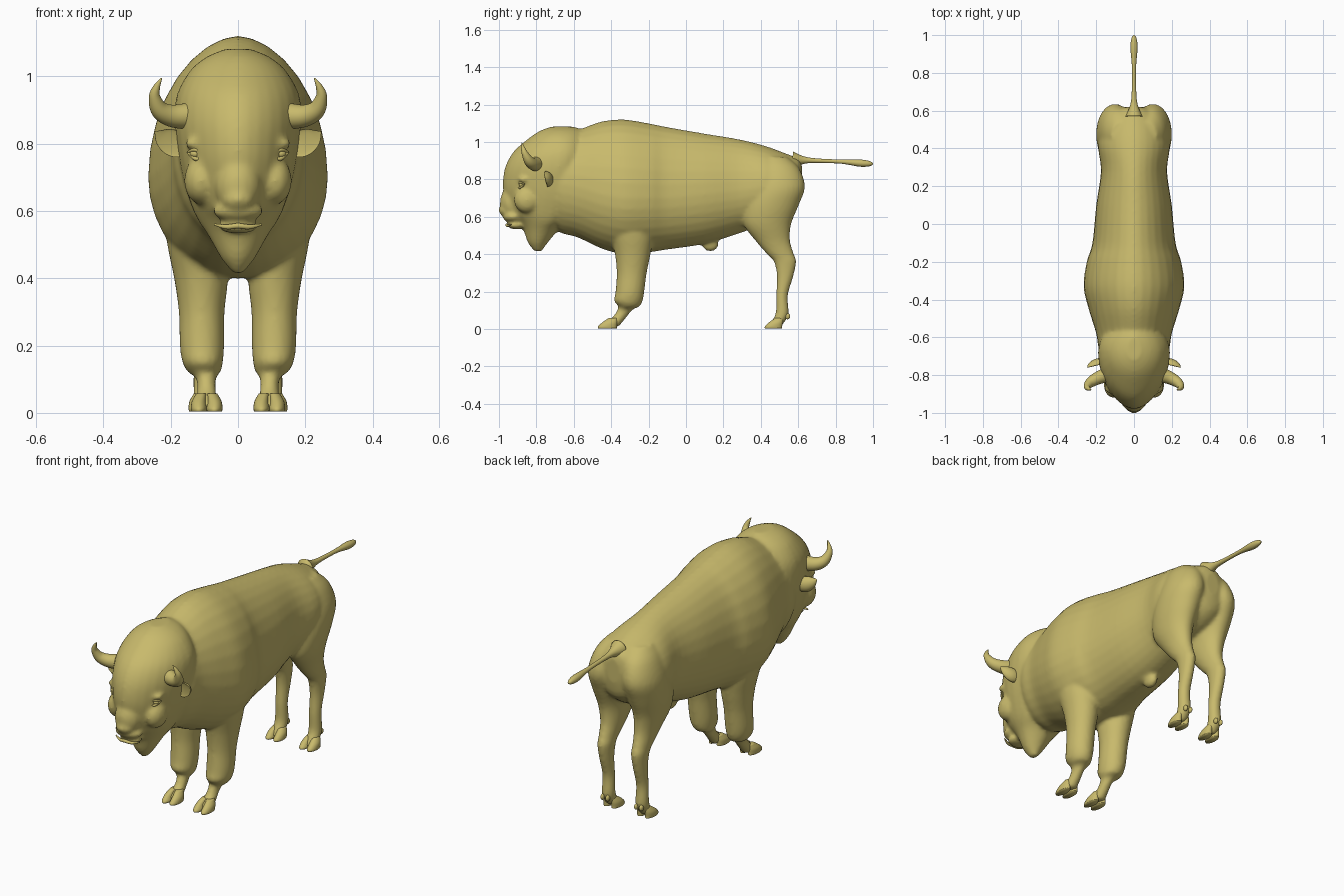
import bpy, bmesh
from math import sin, cos, pi
from mathutils import Vector, Matrix

cube = bpy.data.objects.get("Cube")
if cube:
    bpy.data.objects.remove(cube, do_unlink=True)

hide = bpy.data.materials.new("khaki_hide")
hide.use_nodes = True
hide.diffuse_color = (0.58, 0.49, 0.15, 1)
bsdf = next(n for n in hide.node_tree.nodes if n.type == 'BSDF_PRINCIPLED')
bsdf.inputs["Base Color"].default_value = hide.diffuse_color
bsdf.inputs["Roughness"].default_value = 0.8

SEGMENTS = 32
ANGLES = [2 * pi * i / SEGMENTS for i in range(SEGMENTS)]


def power(value, exponent):
    return abs(value) ** exponent * (1 if value >= 0 else -1)


def spline(stations, steps=4):
    """Smoothly interpolate a short table of stations."""
    rows = [stations[0]] + list(stations) + [stations[-1]]
    result = []
    for i in range(1, len(rows) - 2):
        for k in range(steps):
            t = k / steps
            result.append([
                b + t / 2 * (c - a + t * (2*a - 5*b + 4*c - d + t * (3*b - 3*c + d - a)))
                for a, b, c, d in zip(*rows[i - 1:i + 3])])
    result.append(list(stations[-1]))
    return result


def loft(bm, rings, side=1):
    """Skin closed rings, mirrored in x when side is -1."""
    loops = [[bm.verts.new((p[0] * side, p[1], p[2])) for p in r] for r in rings]
    for a, b in zip(loops, loops[1:]):
        for i in range(len(a)):
            j = (i + 1) % len(a)
            bm.faces.new((a[i], a[j], b[j], b[i]))
    bm.faces.new(loops[0])
    bm.faces.new(loops[-1])


def column(bm, stations, side=1):
    """Upright limb from stations (z, x, y, half width, half depth)."""
    loft(bm, [[(x + rx * cos(a), y + ry * sin(a), z) for a in ANGLES]
              for z, x, y, rx, ry in spline(stations)], side)


def tube(bm, path, reference, side=1, flat=1, cup=1):
    """Round or cupped tube along stations (x, y, z, radius)."""
    path = spline(path, 6)
    points = [Vector(p[:3]) for p in path]
    rings = []
    for i, p in enumerate(points):
        t = (points[min(i + 1, len(points) - 1)] - points[max(i - 1, 0)]).normalized()
        u = t.cross(Vector(reference)).normalized()
        v = t.cross(u)
        r = max(path[i][3], 0.002)
        rings.append([p + u * r * cos(a)
                      + v * r * flat * sin(a) * (cup if sin(a) > 0 else 1)
                      for a in ANGLES])
    loft(bm, rings, side)


def ball(bm, centre, radii):
    matrix = Matrix.Translation(centre) @ Matrix.Diagonal((*radii, 1))
    bmesh.ops.create_uvsphere(bm, u_segments=24, v_segments=16, radius=1, matrix=matrix)


def finish(name, bm):
    bmesh.ops.recalc_face_normals(bm, faces=bm.faces[:])
    for face in bm.faces:
        face.smooth = True
    mesh = bpy.data.meshes.new(name)
    bm.to_mesh(mesh)
    bm.free()
    mesh.materials.append(hide)
    obj = bpy.data.objects.new(name, mesh)
    bpy.context.collection.objects.link(obj)
    return obj


# Trunk: (y, bottom, top, height of widest point, half width)
trunk = [
    (-.80, .62, .98, .80, .10), (-.68, .52, 1.05, .78, .18),
    (-.58, .49, 1.065, .76, .20), (-.45, .43, 1.11, .72, .24),
    (-.33, .40, 1.12, .70, .267), (-.20, .41, 1.10, .70, .25),
    (-.10, .425, 1.08, .70, .22), (.10, .455, 1.045, .72, .20),
    (.28, .51, 1.015, .74, .175), (.42, .56, .98, .76, .19),
    (.53, .60, .94, .78, .16), (.60, .66, .91, .79, .10),
    (.62, .74, .87, .80, .04)]
body = bmesh.new()
loft(body, [[(hw * power(cos(a), 1.12 if sin(a) > 0 else 1), y,
              zw + sin(a) * ((zt - zw) if sin(a) > 0 else (zw - zb)))
             for a in ANGLES] for y, zb, zt, zw, hw in spline(trunk)])

# Head and beard: (z, front, widest, back, half width)
head = [
    (.415, -.81, -.79, -.77, .015), (.46, -.845, -.79, -.74, .05),
    (.53, -.87, -.77, -.68, .09), (.575, -.90, -.74, -.62, .12),
    (.62, -.945, -.72, -.58, .14), (.70, -.97, -.70, -.55, .165),
    (.78, -.98, -.69, -.52, .18), (.87, -.965, -.68, -.50, .19),
    (.95, -.92, -.67, -.50, .18), (1.02, -.84, -.67, -.52, .14),
    (1.06, -.78, -.67, -.55, .09), (1.082, -.72, -.67, -.60, .035)]
loft(body, [[(hw * power(cos(a), 1.15),
              yc + sin(a) * ((yb - yc) if sin(a) > 0 else (yc - yf)), z)
             for a in ANGLES] for z, yf, yc, yb, hw in spline(head)])

# Muzzle, nose, lower lip and belly sheath
ball(body, (0, -.925, .675), (.07, .07, .09))
ball(body, (0, -.955, .635), (.05, .047, .035))
ball(body, (0, -.925, .60), (.075, .055, .032))
ball(body, (0, -.91, .555), (.06, .045, .022))
ball(body, (0, .13, .455), (.028, .045, .04))

# Legs: (z, x, y, half width, half depth)
front_leg = [
    (.66, .14, -.31, .09, .12), (.50, .125, -.29, .085, .11),
    (.40, .11, -.285, .08, .095), (.30, .108, -.29, .068, .08),
    (.20, .107, -.30, .066, .077), (.15, .105, -.308, .06, .076),
    (.12, .10, -.305, .048, .055), (.105, .095, -.325, .03, .042),
    (.07, .093, -.35, .028, .038), (.03, .093, -.39, .032, .045),
    (.012, .093, -.40, .03, .04)]
hind_leg = [
    (.92, .07, .47, .05, .07), (.86, .085, .485, .08, .12),
    (.76, .10, .488, .097, .148), (.66, .105, .455, .092, .147),
    (.56, .105, .435, .075, .127), (.47, .10, .465, .055, .092),
    (.40, .10, .505, .042, .072), (.36, .10, .53, .038, .06),
    (.28, .10, .53, .033, .044), (.18, .10, .513, .031, .032),
    (.09, .10, .515, .033, .035), (.05, .10, .50, .032, .037),
    (.015, .10, .475, .03, .032)]
for side in (1, -1):
    column(body, front_leg, side)
    column(body, hind_leg, side)
    # Brow ridge and cheek
    ball(body, (side * .125, -.868, .80), (.035, .03, .016))
    ball(body, (side * .11, -.85, .69), (.05, .07, .07))

torso = finish("body", body)
remesh = torso.modifiers.new("blend_parts", 'REMESH')
remesh.mode = 'VOXEL'
remesh.voxel_size = 0.01
remesh.use_smooth_shade = True
relax = torso.modifiers.new("relax_surface", 'SMOOTH')
relax.factor = 0.5
relax.iterations = 6

for side, label in ((1, "left"), (-1, "right")):
    # Horn curving out and up
    bm = bmesh.new()
    tube(bm, [(.12, -.79, .885, .042), (.19, -.815, .882, .034),
              (.232, -.84, .90, .027), (.248, -.862, .94, .017),
              (.241, -.872, .97, .01), (.227, -.878, .995, .002)], (0, 1, 0), side)
    finish(label + "_horn", bm)

    # Cupped ear
    bm = bmesh.new()
    tube(bm, [(.14, -.73, .795, .025), (.185, -.742, .80, .04),
              (.222, -.752, .818, .03), (.246, -.76, .835, .003)],
         (0, 1, 0), side, .8, -.15)
    finish(label + "_ear", bm)

    # Eyeball with upper and lower lids
    bm = bmesh.new()
    ball(bm, (side * .125, -.876, .77), (.018, .016, .013))
    for lift in (.014, -.013):
        tube(bm, [(.098, -.893, .765, .003), (.125, -.889, .768 + lift, .006),
                  (.15, -.864, .775, .003)], (0, 0, 1), side)
    finish(label + "_eye", bm)

    # Cloven hooves: a pair of toes under each leg
    for leg, x, y, depth in (("front", .093, -.42, .05), ("hind", .10, .468, .046)):
        bm = bmesh.new()
        for offset in (-.023, .023):
            toe = x + offset
            column(bm, [(.004, toe, y, .022, depth), (.014, toe, y, .024, depth),
                        (.035, toe, y + .012, .021, depth * .8),
                        (.058, x + offset * .7, y + .03, .015, depth * .5)], side)
        # Dewclaws behind the pastern
        for offset in (-.015, .015):
            ball(bm, (side * (x + offset), y + .075, .068), (.01, .014, .016))
        finish(label + "_" + leg + "_hoof", bm)

# Mouth line
bm = bmesh.new()
tube(bm, [(-.07, -.935, .56, .003), (-.035, -.952, .553, .007), (0, -.958, .556, .008),
          (.035, -.952, .553, .007), (.07, -.935, .56, .003)], (0, 0, 1))
finish("lower_lip", bm)

# Raised tail with a tuft at the end
bm = bmesh.new()
tube(bm, [(0, .57, .905, .045), (0, .63, .903, .02), (0, .70, .90, .012),
          (0, .83, .895, .011), (0, .93, .887, .019), (0, .98, .884, .014),
          (0, 1, .883, .003)], (1, 0, 0))
finish("tail", bm)
